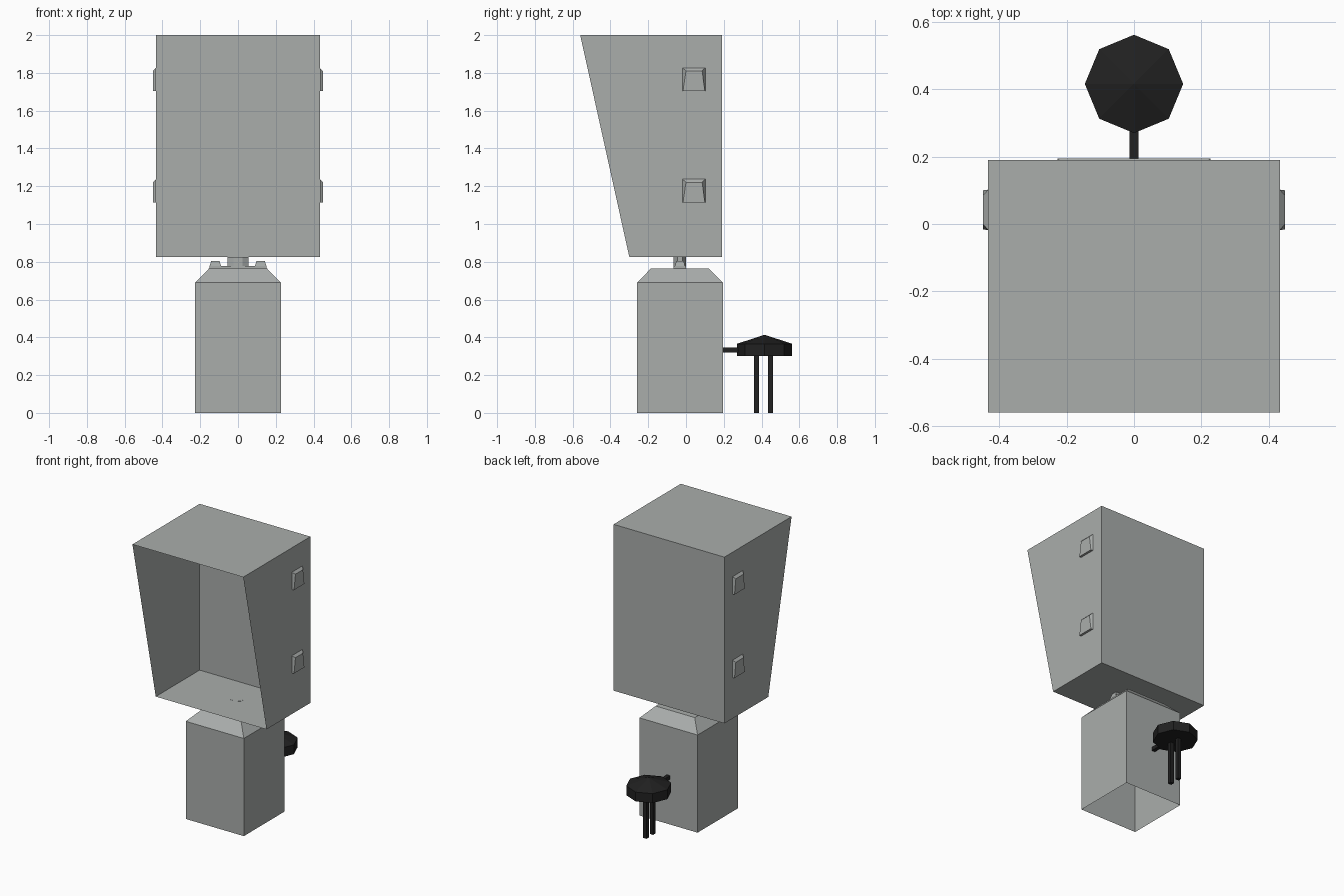
import bpy, bmesh, math

if "Cube" in bpy.data.objects:
    bpy.data.objects.remove(bpy.data.objects["Cube"])


def material(name, rgb):
    m = bpy.data.materials.new(name)
    m.diffuse_color = (*rgb, 1)
    m.use_nodes = True
    m.node_tree.nodes["Principled BSDF"].inputs["Base Color"].default_value = m.diffuse_color
    return m


GREY = material("grey metal", (0.40, 0.42, 0.41))
BLACK = material("black rubber", (0.015, 0.015, 0.015))


def loft(name, rings, mat, start=True, end=True):
    """Skin a list of equal-length point rings; optionally cap each end."""
    bm = bmesh.new()
    vs = [[bm.verts.new(p) for p in r] for r in rings]
    n = len(rings[0])
    for a, b in zip(vs, vs[1:]):
        for i in range(n):
            j = (i + 1) % n
            bm.faces.new((a[i], a[j], b[j], b[i]))
    if start:
        bm.faces.new(vs[0][::-1])
    if end:
        bm.faces.new(vs[-1])
    bmesh.ops.recalc_face_normals(bm, faces=bm.faces)
    me = bpy.data.meshes.new(name)
    bm.to_mesh(me)
    bm.free()
    me.materials.append(mat)
    ob = bpy.data.objects.new(name, me)
    bpy.context.collection.objects.link(ob)
    return ob


def rect(x0, x1, y0, y1, z):
    return [(x0, y0, z), (x1, y0, z), (x1, y1, z), (x0, y1, z)]


def octagon(cx, cy, rx, ry, z, turn=0.0):
    return [(cx + rx * math.cos(math.pi * i / 4 + turn),
             cy + ry * math.sin(math.pi * i / 4 + turn), z) for i in range(8)]


def box(name, x0, x1, y0, y1, z0, z1, mat):
    return loft(name, [rect(x0, x1, y0, y1, z0), rect(x0, x1, y0, y1, z1)], mat)


CY = -0.032  # centre line of the pedestal

# Cabinet: thin shell, slanted open front
W = 0.433
front = [(-W, -0.30, 0.825), (W, -0.30, 0.825), (W, -0.56, 2.0), (-W, -0.56, 2.0)]
back = [(x, 0.19, z) for x, y, z in front]
loft("cabinet", [back, front], GREY, end=False)

# Side latches: two tapered plates on each side
for side, label in ((1, "right"), (-1, "left")):
    for z, level in ((1.115, "lower"), (1.705, "upper")):
        inner = [(side * W, y, z + h) for y, h in
                 ((-0.018, 0), (0.102, 0), (0.102, 0.122), (-0.018, 0.122))]
        outer = [(side * 0.449, y, z + h) for y, h in
                 ((-0.016, 0), (0.100, 0), (0.085, 0.106), (0.0, 0.106))]
        loft(f"{label}_{level}_latch", [inner, outer], GREY, start=False)

# Pedestal: chamfered top, open underneath
B = 0.227
loft("pedestal", [rect(-B, B, CY - B, CY + B, 0),
                  rect(-B, B, CY - B, CY + B, 0.69),
                  rect(-0.153, 0.153, CY - 0.153, CY + 0.153, 0.765)],
     GREY, start=False)

# Swivel mount: plate, neck and two bolts
box("mount_plate", -0.15, 0.15, CY - 0.033, CY + 0.033, 0.764, 0.778, GREY)
t = math.pi / 8
k = 1 / math.cos(t)
loft("neck", [octagon(0, CY, 0.056 * k, 0.033 * k, z, t) for z in (0.778, 0.826)], GREY)
for side, label in ((1, "right"), (-1, "left")):
    c = side * 0.12
    loft(f"{label}_bolt", [rect(c - 0.03, c + 0.03, CY - 0.026, CY + 0.026, 0.778),
                           rect(c - 0.022, c + 0.022, CY - 0.02, CY + 0.02, 0.805)], GREY)

# Stool: eight-sided pointed seat, arm and two legs
SY = 0.416
loft("stool_seat", [octagon(0, SY, 0.146, 0.146, 0.30),
                    octagon(0, SY, 0.146, 0.146, 0.366),
                    octagon(0, SY, 0.001, 0.001, 0.413)], BLACK)
box("stool_arm", -0.013, 0.013, 0.195, 0.30, 0.32, 0.346, BLACK)
for y, label in ((0.373, "front"), (0.447, "rear")):
    box(f"stool_{label}_leg", -0.013, 0.013, y - 0.013, y + 0.013, 0, 0.305, BLACK)
